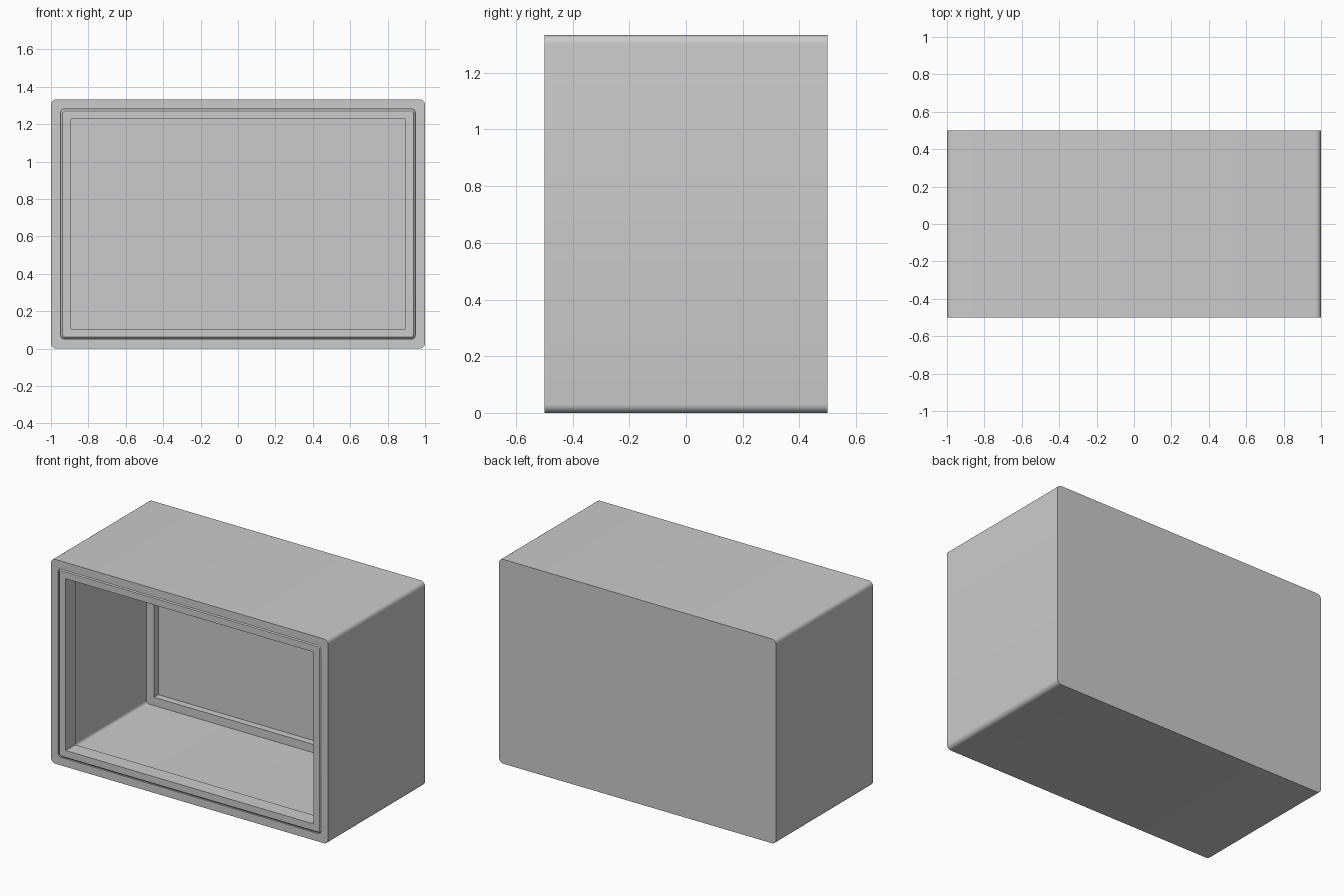
import bpy, bmesh, math

if "Cube" in bpy.data.objects:
    bpy.data.objects.remove(bpy.data.objects["Cube"])

W, D, H = 2.0, 1.0, 1.333
SEG = 6


def rounded_loop(bm, inset, y, radius):
    """Rounded rectangle in the XZ plane, inset from the outer box."""
    hw, hh = W / 2 - inset - radius, H / 2 - inset - radius
    loop = []
    for q, (sx, sz) in enumerate([(1, 1), (-1, 1), (-1, -1), (1, -1)]):
        for i in range(SEG + 1):
            a = math.pi / 2 * (q + i / SEG)
            loop.append(bm.verts.new((sx * hw + radius * math.cos(a), y,
                                      H / 2 + sz * hh + radius * math.sin(a))))
    return loop


def loft(name, sections, closed):
    """Skin (inset, y, radius) sections; either ring-closed or capped."""
    bm = bmesh.new()
    loops = [rounded_loop(bm, *s) for s in sections]
    pairs = list(zip(loops, loops[1:]))
    if closed:
        pairs.append((loops[-1], loops[0]))
    for a, b in pairs:
        n = len(a)
        for i in range(n):
            j = (i + 1) % n
            bm.faces.new((a[i], a[j], b[j], b[i]))
    if not closed:
        bm.faces.new(loops[0])
        bm.faces.new(loops[-1])
    bmesh.ops.remove_doubles(bm, verts=bm.verts, dist=1e-5)
    bmesh.ops.recalc_face_normals(bm, faces=bm.faces)
    mesh = bpy.data.meshes.new(name)
    bm.to_mesh(mesh)
    bm.free()
    obj = bpy.data.objects.new(name, mesh)
    bpy.context.collection.objects.link(obj)
    bpy.ops.object.select_all(action='DESELECT')
    obj.select_set(True)
    bpy.context.view_layer.objects.active = obj
    bpy.ops.object.shade_smooth_by_angle(angle=math.radians(30))
    return obj


# Outer casing: closed back, open front, thin walls
loft("casing", [(0, D / 2, 0.03), (0, -D / 2, 0.03),
                (0.052, -D / 2, 0.02), (0.052, 0.455, 0.02)], closed=False)

# Front frame: chamfered outer edge, square opening
loft("front_frame", [(0.052, -0.40, 0.02), (0.052, -0.49, 0.02),
                     (0.062, -0.50, 0.015), (0.106, -0.50, 0),
                     (0.106, -0.40, 0)], closed=True)

# Rear frame against the back wall
loft("rear_frame", [(0.052, 0.455, 0.02), (0.052, 0.41, 0.02),
                    (0.106, 0.41, 0), (0.106, 0.455, 0)], closed=True)
